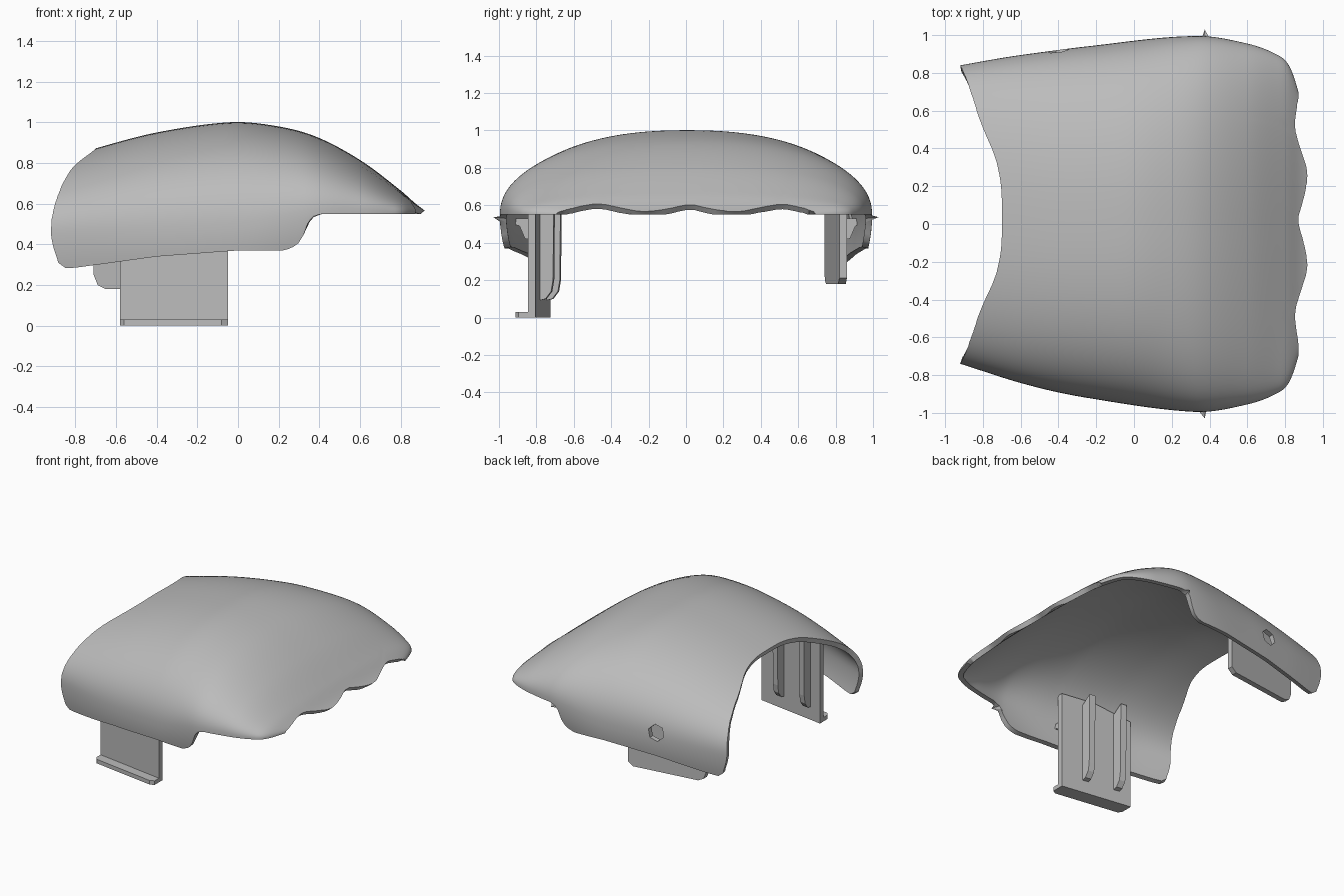
import bpy, bmesh, math

if "Cube" in bpy.data.objects:
    bpy.data.objects.remove(bpy.data.objects["Cube"])

grey = bpy.data.materials.new("plain_grey")
grey.use_nodes = True
grey.diffuse_color = (0.5, 0.5, 0.5, 1)
grey.node_tree.nodes["Principled BSDF"].inputs["Base Color"].default_value = (0.5, 0.5, 0.5, 1)


def curve(keys, smooth=True):
    """Return a function through the (position, value) keys."""
    n = len(keys)

    def slope(i):
        a, b = keys[max(i - 1, 0)], keys[min(i + 1, n - 1)]
        return (b[1] - a[1]) / (b[0] - a[0])

    def value(x):
        if x <= keys[0][0]:
            return keys[0][1]
        for i in range(n - 1):
            (x0, v0), (x1, v1) = keys[i], keys[i + 1]
            if x <= x1:
                h = x1 - x0
                t = (x - x0) / h
                if not smooth:
                    return v0 + (v1 - v0) * t
                s = t * t * (3 - 2 * t)
                return (v0 * (1 - s) + v1 * s + slope(i) * h * t * (1 - t) ** 2
                        - slope(i + 1) * h * t * t * (1 - t))
        return keys[-1][1]
    return value


def make_object(name, bm):
    mesh = bpy.data.meshes.new(name)
    bm.to_mesh(mesh)
    bm.free()
    mesh.materials.append(grey)
    obj = bpy.data.objects.new(name, mesh)
    bpy.context.collection.objects.link(obj)
    return obj


def activate(obj):
    bpy.ops.object.select_all(action='DESELECT')
    obj.select_set(True)
    bpy.context.view_layer.objects.active = obj


def prism(name, outline, a, b, place):
    """Extrude a 2D outline between depths a and b, placed by a function."""
    bm = bmesh.new()
    ends = [[bm.verts.new(place(u, v, w)) for u, v in outline] for w in (a, b)]
    n = len(outline)
    bm.faces.new(ends[0])
    bm.faces.new(ends[1])
    for i in range(n):
        k = (i + 1) % n
        bm.faces.new((ends[0][i], ends[0][k], ends[1][k], ends[1][i]))
    bmesh.ops.recalc_face_normals(bm, faces=bm.faces)
    return make_object(name, bm)


# Shell: guide curves along its length
crown = curve([(-.93, .80), (-.7, .872), (-.4, .95), (-.05, 1), (.15, .988), (.37, .935),
               (.6, .815), (.8, .665), (.88, .595), (.94, .553)])
half_width = curve([(-.92, .79), (-.6, .868), (-.25, .93), (.33, .995), (.6, .955),
                    (.75, .9), (.82, .84), (.87, .70), (.94, .4)])
middle = curve([(-.92, .05), (-.4, .015), (.33, 0)])
shoulder = curve([(-.9, .45), (0, .47), (.4, .55), (1, .55)])
hem = curve([(-.92, .28), (-.8, .285), (-.4, .34), (0, .37), (.23, .37), (.29, .395),
             (.32, .44), (.345, .51), (.37, .538), (.41, .55)], False)
rim = curve([(.27, -.80), (.29, -.87), (.31, -.885), (.45, -.92), (.6, -.9),
             (.77, -.82), (.87, -.70)])
scallop = curve([(0, .868), (.24, .918), (.48, .855), (.66, .872)])

LEG, ARCH, STATIONS = 6, 72, 70


def shell_point(row, x):
    """Point on the outer skin: straight leg, superellipse arch, straight leg."""
    base = max(shoulder(x), hem(x))
    if row < LEG or row > LEG + ARCH:
        side = -1 if row < LEG else 1
        f = (LEG - row if row < LEG else row - LEG - ARCH) / LEG
        drop = f * (base - hem(x))
        y = side * half_width(x) * (1 - .8 * drop * drop)
        z = base - drop
    else:
        ang = math.pi * (row - LEG) / ARCH
        c, s = math.cos(ang), max(math.sin(ang), 0)
        y = -math.copysign(abs(c) ** (2 / 2.3), c) * half_width(x)
        z = base + (crown(x) - base) * s ** (2 / 2.3)
    return x, y + middle(x), z


bm = bmesh.new()
grid = []
for row in range(LEG * 2 + ARCH + 1):
    x0, x1 = -.93, .94
    while x0 < rim(shell_point(row, x0)[2]):
        x0 += .002
    while x1 > scallop(abs(shell_point(row, x1)[1] - .02)):
        x1 -= .002
    line = []
    for j in range(STATIONS + 1):
        t = 1 - (1 - j / STATIONS) ** 1.4
        line.append(bm.verts.new(shell_point(row, x0 + (x1 - x0) * t)))
    grid.append(line)
for a, b in zip(grid, grid[1:]):
    for j in range(STATIONS):
        bm.faces.new((a[j], a[j + 1], b[j + 1], b[j]))
bmesh.ops.remove_doubles(bm, verts=bm.verts, dist=.0005)
shell = make_object("curved_shell", bm)

# Shell wall thickness, with the scalloped nose trimmed level underneath
wall = shell.modifiers.new("wall", 'SOLIDIFY')
wall.thickness = .035
wall.offset = -1
activate(shell)
bpy.ops.object.modifier_apply(modifier="wall")
for v in shell.data.vertices:
    if v.co.x > .42:
        v.co.z = max(v.co.z, .55)

# Six-sided hole through the back wall
hexagon = [(.06 * math.cos(k * math.pi / 3 + .3), .06 * math.sin(k * math.pi / 3 + .3))
           for k in range(6)]
cutter = prism("hole_cutter", hexagon, .82, 1.1, lambda u, v, w: (u - .4, w, v + .51))
cutter.hide_render = True
cutter.hide_set(True)
cut = shell.modifiers.new("hole", 'BOOLEAN')
cut.operation = 'DIFFERENCE'
cut.solver = 'EXACT'
cut.object = cutter
activate(shell)
bpy.ops.object.modifier_apply(modifier="hole")
bpy.data.objects.remove(cutter)
bpy.ops.object.shade_smooth_by_angle(angle=math.radians(35))


# Tabs follow the taper of the shell walls
def front_y(x):
    return -.8525 - .151 * x


def front_place(u, v, w):
    return u, front_y(u) + w - (.0), v


def back_place(u, v, w):
    return u, .878 + .138 * u - w, v


front_tab = [(-.58, 0), (-.05, 0), (-.05, .71), (-.3, .71), (-.58, .65)]
prism("front_tab", front_tab, 0, .04, lambda u, v, w: (u, front_y(u) + w, v))
foot = [(-.58, .04), (-.58, -.05), (-.56, -.07), (-.08, -.07), (-.05, -.05), (-.05, .04)]
prism("front_tab_foot", foot, 0, .03, lambda u, v, w: (u, front_y(u) + v, w))

back_tab = [(-.71, .25), (-.69, .2), (-.65, .18), (-.17, .18), (-.13, .21),
            (-.13, .7), (-.4, .69), (-.71, .65)]
prism("back_tab", back_tab, 0, .04, back_place)

# Stiffening ribs on the inner face of the front tab
rib = [(.03, .09), (.07, .1), (.1, .14), (.11, .2), (.115, .72), (.03, .66)]
for i, x in enumerate((-.23, -.47)):
    prism("front_tab_rib_%d" % (i + 1), rib, x - .022, x + .022,
          lambda u, v, w: (w, front_y(w) + u, v))

# Small gussets joining the tabs to the shell walls
gusset = [(-.02, .42), (.02, .42), (.02, .53), (-.09, .53), (-.09, .5), (-.05, .49)]
prism("front_gusset", gusset, -.12, -.08, lambda u, v, w: (w, front_y(w) + u, v))
prism("back_gusset", gusset, -.2, -.16, lambda u, v, w: back_place(w, v, u))
